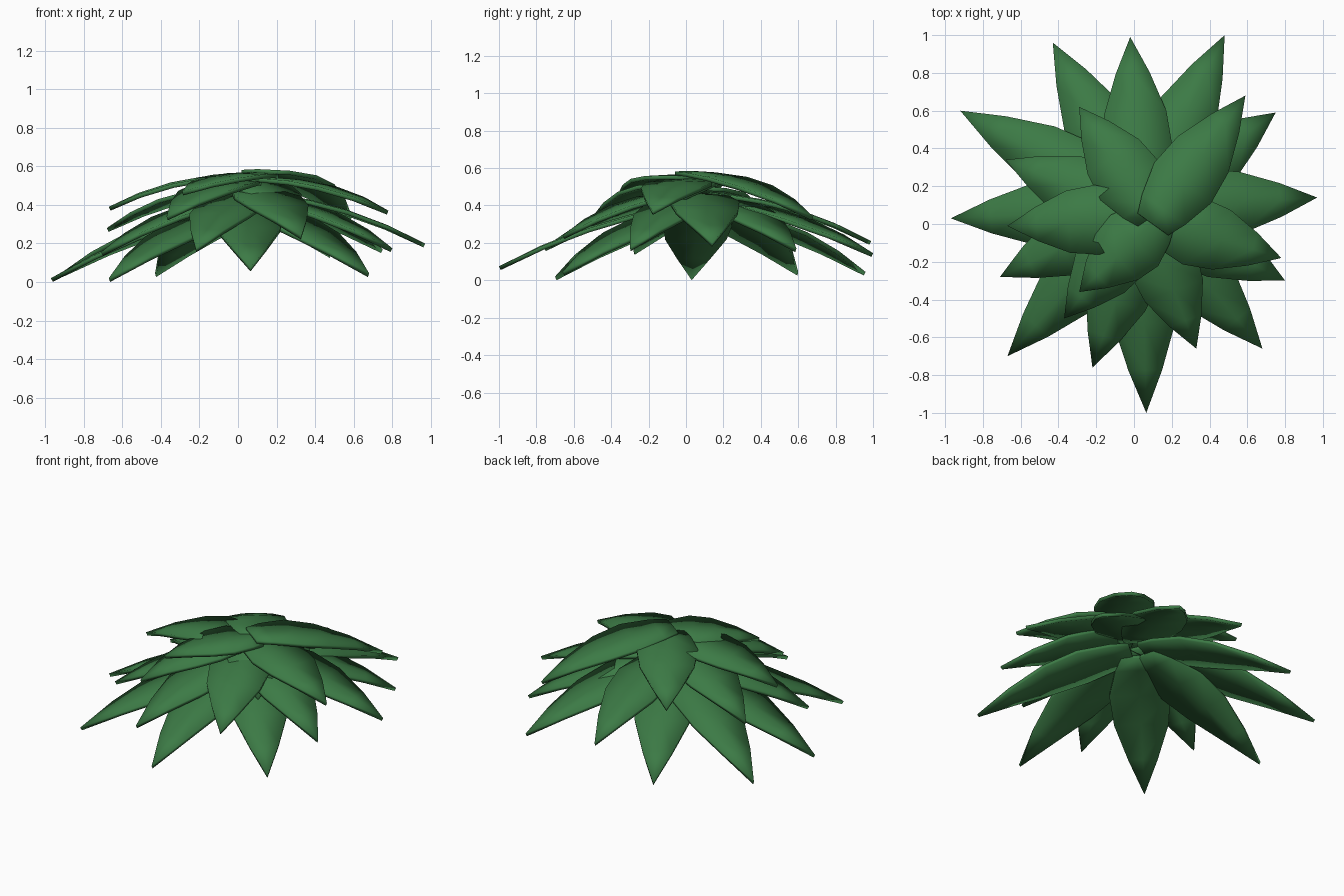
import bpy
from mathutils import Vector

if "Cube" in bpy.data.objects:
    bpy.data.objects.remove(bpy.data.objects["Cube"])

mat = bpy.data.materials.new("leaf_green")
mat.diffuse_color = (0.045, 0.195, 0.06, 1)
mat.use_nodes = True
mat.node_tree.nodes["Principled BSDF"].inputs["Base Color"].default_value = mat.diffuse_color

# blade outline: (position along leaf, half width)
OUTLINE = [(.04, .1), (.15, .14), (.35, .185), (.56, .165), (.79, .09), (1, 0)]


def leaf(name, tip, base, rise=None, arch=.235):
    """Arched, pointed blade from the crown out to its tip."""
    tip = Vector(tip)
    zb = rise if rise else .39 + .4 * tip.z
    start = Vector((base[0], base[1], zb))
    along = Vector((tip.x - start.x, tip.y - start.y, 0)).normalized()
    side = Vector((-along.y, along.x, 0))
    verts, faces = [], []
    for t, w in OUTLINE[:-1]:
        c = start.lerp(tip, t)
        c.z += arch * t * (1 - t)
        for s in (-1, 0, 1):
            verts.append(c + side * (w * s) - Vector((0, 0, abs(s) * w * .04)))
    verts.append(tip)
    n = len(OUTLINE) - 1
    for r in range(n - 1):
        for k in (0, 1):
            a = r * 3 + k
            faces.append((a, a + 3, a + 4, a + 1))
    e = (n - 1) * 3
    faces += [(e, n * 3, e + 1), (e + 1, n * 3, e + 2)]
    me = bpy.data.meshes.new(name)
    me.from_pydata(verts, [], faces)
    me.materials.append(mat)
    ob = bpy.data.objects.new(name, me)
    bpy.context.collection.objects.link(ob)
    sol = ob.modifiers.new("thickness", "SOLIDIFY")
    sol.thickness = .022
    sol.offset = -1
    bpy.context.view_layer.objects.active = ob
    ob.select_set(True)
    bpy.ops.object.shade_smooth_by_angle()
    ob.select_set(False)


# lower whorl: long drooping leaves
LOWER = [(-.97, .03, .02), (-.92, .60, .045), (-.43, .96, .045), (-.02, .99, .21),
         (.48, 1.0, .145), (.75, .59, .17), (.97, .14, .2), (.80, -.30, .175),
         (.68, -.66, .045), (.065, -1.0, .075), (-.67, -.70, .02), (-.71, -.28, .155)]
for i, p in enumerate(LOWER):
    leaf(f"lower_leaf_{i + 1}", p, (.04, .08))

# middle whorl
MIDDLE = [(.78, -.18, .37), (.33, -.66, .24), (-.22, -.76, .175),
          (-.68, .34, .28), (-.67, -.01, .39), (-.37, -.50, .34)]
for i, p in enumerate(MIDDLE):
    leaf(f"middle_leaf_{i + 1}", p, (.06, .04))

# crown: short leaves nested at the top
leaf("crown_leaf_1", (.33, -.26, .31), (.03, .12), .53)
leaf("crown_leaf_2", (-.29, -.36, .47), (.16, .06), .56, .16)
leaf("crown_leaf_3", (-.29, .62, .37), (.12, .02), .57)
leaf("crown_leaf_4", (.59, .68, .34), (.08, -.03), .585, .27)
